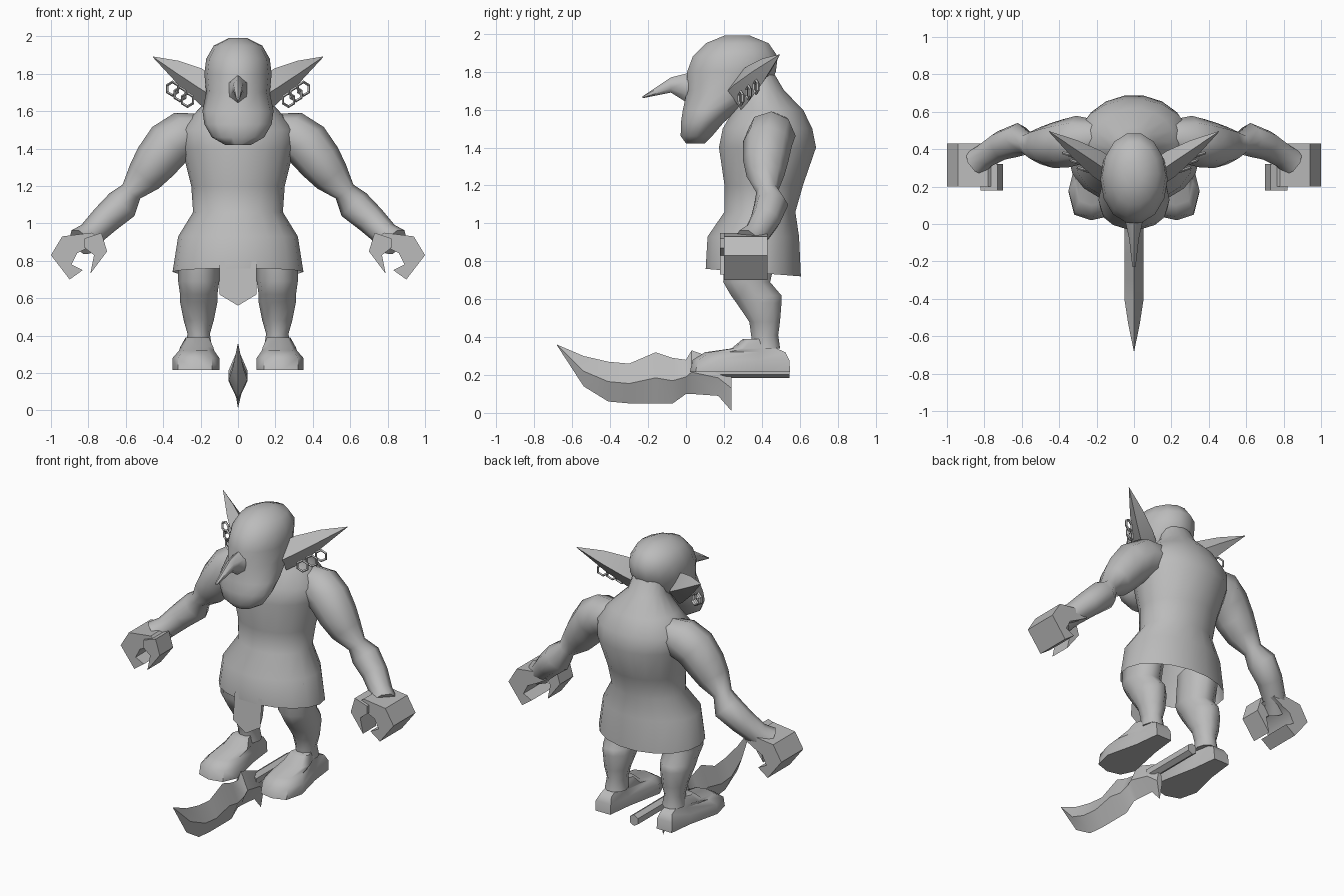
import bpy, bmesh, math
from mathutils import Vector

cube = bpy.data.objects.get("Cube")
if cube:
    bpy.data.objects.remove(cube)

shade = (.5, .5, .5, 1)
grey = bpy.data.materials.new("plain_grey")
grey.use_nodes = True
grey.diffuse_color = shade
grey.node_tree.nodes["Principled BSDF"].inputs["Base Color"].default_value = shade


def circle(count):
    """Cosine and sine pairs evenly spaced around a circle."""
    angles = [math.tau * i / count for i in range(count)]
    return [(math.cos(angle), math.sin(angle)) for angle in angles]


def finish(name, bm, angle):
    bmesh.ops.recalc_face_normals(bm, faces=bm.faces)
    mesh = bpy.data.meshes.new(name)
    bm.to_mesh(mesh)
    bm.free()
    mesh.materials.append(grey)
    part = bpy.data.objects.new(name, mesh)
    bpy.context.collection.objects.link(part)
    bpy.ops.object.select_all(action="DESELECT")
    part.select_set(True)
    bpy.context.view_layer.objects.active = part
    bpy.ops.object.shade_smooth_by_angle(angle=math.radians(angle))


def skin(name, rings, side=1, open_start=False, angle=50):
    """Bridge equal rings of points into one surface, mirrored when side is negative."""
    bm = bmesh.new()
    loops = [[bm.verts.new((side * x, y, z)) for x, y, z in ring] for ring in rings]
    for lower, upper in zip(loops, loops[1:]):
        for i in range(len(lower)):
            bm.faces.new((lower[i - 1], lower[i], upper[i], upper[i - 1]))
    if not open_start:
        bm.faces.new(loops[0])
    bm.faces.new(loops[-1])
    finish(name, bm, angle)


def stack(name, levels, count=14, centre=0, side=1, hem_tilt=0, **options):
    """Oval level rings, each given as height, front, back and half width."""
    rings = []
    for height, front, back, half in levels:
        middle, depth = (front + back) / 2, (back - front) / 2
        tilt = hem_tilt if not rings else 0
        rings.append([(centre + half * c, middle + depth * s, height - tilt * s)
                      for c, s in circle(count)])
    skin(name, rings, side, **options)


def tube(name, path, side, count=8):
    """Round limb along a path of points, each with its radius."""
    points = [Vector(point) for point, radius in path]
    rings = []
    for i, (point, radius) in enumerate(path):
        ahead = points[min(i + 1, len(points) - 1)]
        along = (ahead - points[max(i - 1, 0)]).normalized()
        across = along.cross(Vector((0, 1, 0))).normalized()
        deep = across.cross(along)
        rings.append([points[i] + (across * c + deep * s) * radius for c, s in circle(count)])
    skin(name, rings, side)


def spike(name, stations, sides, angle):
    """Ridged shape along y, each station given as y, top, bottom and half width."""
    rings = []
    for y, top, bottom, half in stations:
        middle, tall = (top + bottom) / 2, (top - bottom) / 2
        rings.append([(half * s, y, middle + tall * c) for c, s in circle(sides)])
    skin(name, rings, angle=angle)


def slab(name, outline, front, back, side):
    """Extrude a front-facing outline along y."""
    skin(name, [[(x, y, z) for x, z in outline] for y in (front, back)], side, angle=40)


# Tunic: open at the hem, rising over the hunched back into the neck
stack("tunic", [
    (.74, .1, .61, .35), (.93, .11, .6, .32), (1.06, .2, .58, .24), (1.2, .2, .62, .25),
    (1.4, .17, .69, .3), (1.5, .19, .67, .31), (1.6, .25, .62, .22), (1.7, .29, .52, .12),
    (1.8, .3, .46, .1)], count=18, hem_tilt=.02, open_start=True)

# Hanging front flap, tapering to a point
flap = bmesh.new()
half_flap = [(.1, .11, .8), (.1, .09, .62)]
corners = half_flap + [(0, .08, .56)] + [(-x, y, z) for x, y, z in reversed(half_flap)]
flap.faces.new([flap.verts.new(corner) for corner in corners])
finish("front_flap", flap, 50)

# Head with a heavy jaw
stack("head", [
    (1.42, 0, .1, .07), (1.46, -.03, .14, .14), (1.53, -.03, .2, .18), (1.6, -.02, .28, .19),
    (1.7, 0, .43, .17), (1.8, 0, .48, .18), (1.88, .03, .49, .17), (1.95, .1, .44, .13),
    (1.99, .2, .34, .05)])

# Hooked nose
spike("nose", [(.06, 1.81, 1.6, .08), (0, 1.79, 1.64, .05), (-.08, 1.77, 1.69, .03),
               (-.23, 1.67, 1.66, .01)], sides=6, angle=50)

for side, word in ((1, "left"), (-1, "right")):
    # Pointed ear: diamond sections shrinking outward along its axis
    ear = []
    base, tip = Vector((.15, .29, 1.7)), Vector((.455, .495, 1.89))
    for travel, size in ((0, 1), (.15, 1), (.55, .65), (1, .02)):
        spot = base.lerp(tip, travel)
        ear.append([spot + Vector((-.02 * s, .07 * s, .1 * c)) * size for c, s in circle(4)])
    skin(f"{word}_ear", ear, side, angle=30)

    # Earrings along the lower edge of the ear
    for k in range(3):
        bpy.ops.mesh.primitive_torus_add(
            major_segments=6, minor_segments=4, major_radius=.036, minor_radius=.008,
            location=(side * (.27 + .04 * k), .29 + .04 * k, 1.66 + .03 * k),
            rotation=(math.pi / 2, math.pi / 6, side * math.pi / 9))
        earring = bpy.context.object
        earring.name = f"{word}_earring_{k + 1}"
        earring.data.materials.append(grey)

    # Arm from shoulder to wrist
    tube(f"{word}_arm", [
        ((.2, .46, 1.49), .1), ((.29, .45, 1.47), .13), ((.37, .43, 1.42), .13),
        ((.44, .42, 1.33), .12), ((.5, .42, 1.25), .1), ((.57, .43, 1.17), .06),
        ((.62, .45, 1.1), .09), ((.71, .42, 1.02), .08), ((.79, .37, .94), .07),
        ((.84, .33, .9), .08)], side)

    # Curled hand: palm with fingers, then thumb
    slab(f"{word}_fingers", [
        (.73, .91), (.78, .95), (.94, .93), (1, .83), (.9, .7), (.83, .75), (.89, .78),
        (.86, .84), (.8, .87)], .2, .43, side)
    slab(f"{word}_thumb", [
        (.73, .95), (.82, .92), (.82, .87), (.77, .83), (.79, .73), (.7, .85)], .18, .32, side)

    # Leg with a bent knee
    stack(f"{word}_leg", [
        (.34, .35, .5, .07), (.41, .34, .49, .06), (.48, .33, .5, .08), (.58, .26, .51, .1),
        (.62, .23, .51, .1), (.69, .19, .45, .11), (.9, .2, .5, .11)],
        count=10, centre=.21, side=side)

    # Boot: the sole outline shrinks toward the ankle
    sole = [(.14, .04), (.23, .02), (.32, .05), (.35, .17), (.3, .38), (.28, .55),
            (.17, .55), (.15, .38), (.1, .13)]
    boot = []
    for height, wide, long in ((.215, 1, 1), (.28, 1, .96), (.32, .75, .8),
                               (.34, .7, .45), (.39, .5, .3)):
        boot.append([(.21 + (x - .21) * wide, .42 + (y - .42) * long, height) for x, y in sole])
    skin(f"{word}_boot", boot, side)

# Curved blade lying between the feet, with its guard and handle
spike("blade", [
    (-.68, .36, .355, .001), (-.54, .3, .14, .03), (-.41, .27, .06, .05), (-.3, .26, .05, .05),
    (-.16, .32, .05, .05), (-.07, .29, .05, .05), (0, .28, .1, .05), (.03, .33, .1, .05),
    (.17, .28, .09, .04), (.24, .25, .01, .02)], sides=4, angle=35)
spike("handle", [(y, .26, .185, .035) for y in (.15, .545)], sides=6, angle=30)
